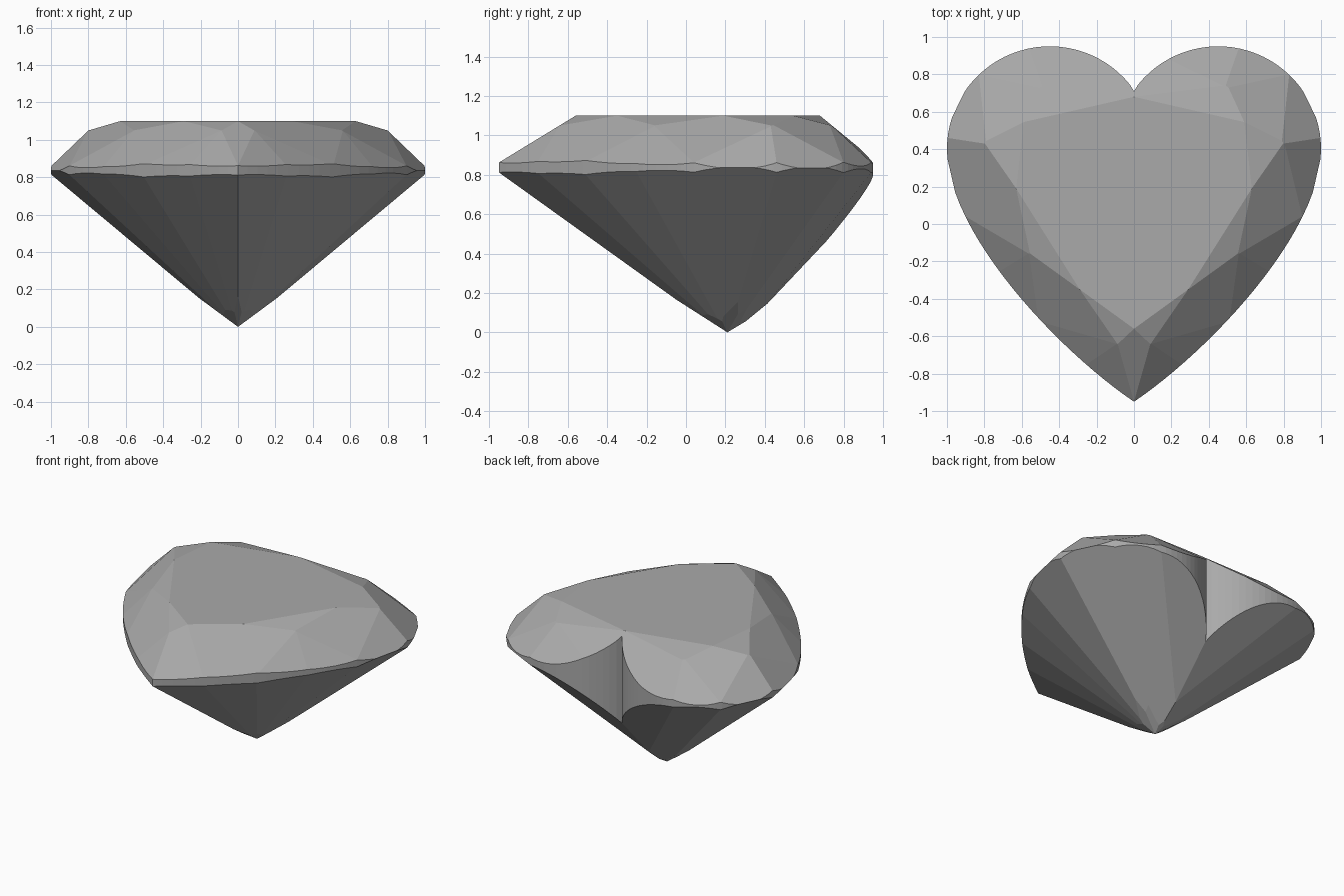
import bpy, bmesh
from math import cos, sin, radians
from mathutils import Vector as V

if "Cube" in bpy.data.objects:
    bpy.data.objects.remove(bpy.data.objects["Cube"])

TABLE_Z, STAR_Z, GIRDLE_TOP, GIRDLE_LOW = 1.1, 1.05, 0.862, 0.812
CULET = V((0, 0.21, 0))
INSIDE = V((0.3, 0.2, 0.83))

mat = bpy.data.materials.new("gem grey")
mat.use_nodes = True
grey = (0.4, 0.4, 0.4, 1)
mat.diffuse_color = grey
mat.node_tree.nodes["Principled BSDF"].inputs["Base Color"].default_value = grey


def at(points, z):
    return [V((x, y, z)) for x, y in points]


def half_outline():
    """Right half of the heart: a round lobe, then a curve down to the tip."""
    pts = []
    for i in range(33):
        a = radians(145.7 * (1 - i / 32))
        pts.append((0.45 + 0.55 * cos(a), 0.4 + 0.55 * sin(a)))
    pts[0] = (0, pts[0][1])
    ctrl = [V(p) for p in ((1, 0.4), (1, -0.05), (0.4, -0.68), (0, -0.95))]
    for i in range(1, 25):
        t = i / 24
        s = 1 - t
        p = ctrl[0] * s**3 + ctrl[1] * 3 * s * s * t + ctrl[2] * 3 * s * t * t + ctrl[3] * t**3
        pts.append((p.x, p.y))
    return pts


def cut(bm, point, normal):
    """Grind one flat facet, keeping the side that holds the middle of the gem."""
    normal = normal.normalized()
    if (INSIDE - point).dot(normal) > 0:
        normal = -normal
    geom = bm.verts[:] + bm.edges[:] + bm.faces[:]
    bmesh.ops.bisect_plane(bm, geom=geom, dist=1e-5, plane_co=point,
                           plane_no=normal, clear_outer=True)
    rim = [e for e in bm.edges if e.is_boundary]
    if rim:
        bmesh.ops.holes_fill(bm, edges=rim, sides=0)


def cut3(bm, a, b, c):
    cut(bm, a, (b - a).cross(c - a))


# Half heart column
bm = bmesh.new()
base = bm.faces.new([bm.verts.new((x, y, -0.1)) for x, y in half_outline()])
column = bmesh.ops.extrude_face_region(bm, geom=[base], use_keep_orig=True)
for v in column["geom"]:
    if isinstance(v, bmesh.types.BMVert):
        v.co.z = TABLE_Z
bmesh.ops.recalc_face_normals(bm, faces=bm.faces[:])

# Facet corners, running from the tip round to the cleft
table = at([(0, -0.56), (0.29, -0.35), (0.63, 0.19), (0.59, 0.545), (0, 0.68)], TABLE_Z)
star = at([(0.09, -0.64), (0.56, -0.155), (0.8, 0.43), (0.49, 0.74)], STAR_Z)
rim_xy = [(0, -0.95), (0.26, -0.755), (0.51, -0.52), (0.715, -0.25), (0.9, 0.04),
          (0.996, 0.46), (0.83, 0.8), (0.56, 0.94)]
top_rim = at(rim_xy + [(0, 0.97)], GIRDLE_TOP)
low_rim = at(rim_xy, GIRDLE_LOW)

# Crown: star, girdle and kite facets
for i, s in enumerate(star):
    cut3(bm, table[i], table[i + 1], s)
    g = top_rim[2 * i:2 * i + 3]
    cut3(bm, s, g[0], g[1])
    cut3(bm, s, g[1], g[2])
ends = [star[0] * 1, *star, star[-1] * 1]
ends[0].x *= -1
ends[-1].x *= -1
for i, t in enumerate(table):
    cut(bm, t, (ends[i + 1] - ends[i]).cross(top_rim[2 * i] - t))

# Pavilion: long facets fanning out from just under the culet
apex = CULET - V((0, 0, 0.02))
for a, b in zip(low_rim, low_rim[1:]):
    cut3(bm, apex, a, b)
cut3(bm, V((0, 0.37, 0.1)), V((0, 0.71, 0.46)), low_rim[-1])

# Small shallow facets closing the culet
for x, y, slope in ((0, -1, 0.64), (0.7, -0.71, 0.78), (1, 0, 0.74), (0.8, 0.6, 0.7), (0, 1, 0.6)):
    cut(bm, CULET, V((x * slope, y * slope, -1)))

# Open the middle, mirror the half and join flat neighbours
middle = [f for f in bm.faces if all(abs(v.co.x) < 1e-4 for v in f.verts)]
bmesh.ops.delete(bm, geom=middle, context="FACES")
bmesh.ops.mirror(bm, geom=bm.verts[:] + bm.edges[:] + bm.faces[:], axis="X", merge_dist=1e-4)
bmesh.ops.remove_doubles(bm, verts=bm.verts[:], dist=1e-4)
bmesh.ops.recalc_face_normals(bm, faces=bm.faces[:])
bmesh.ops.dissolve_limit(bm, angle_limit=radians(0.3), verts=bm.verts[:], edges=bm.edges[:])

mesh = bpy.data.meshes.new("heart_cut_gem")
bm.to_mesh(mesh)
bm.free()
mesh.materials.append(mat)
gem = bpy.data.objects.new("heart_cut_gem", mesh)
bpy.context.collection.objects.link(gem)
